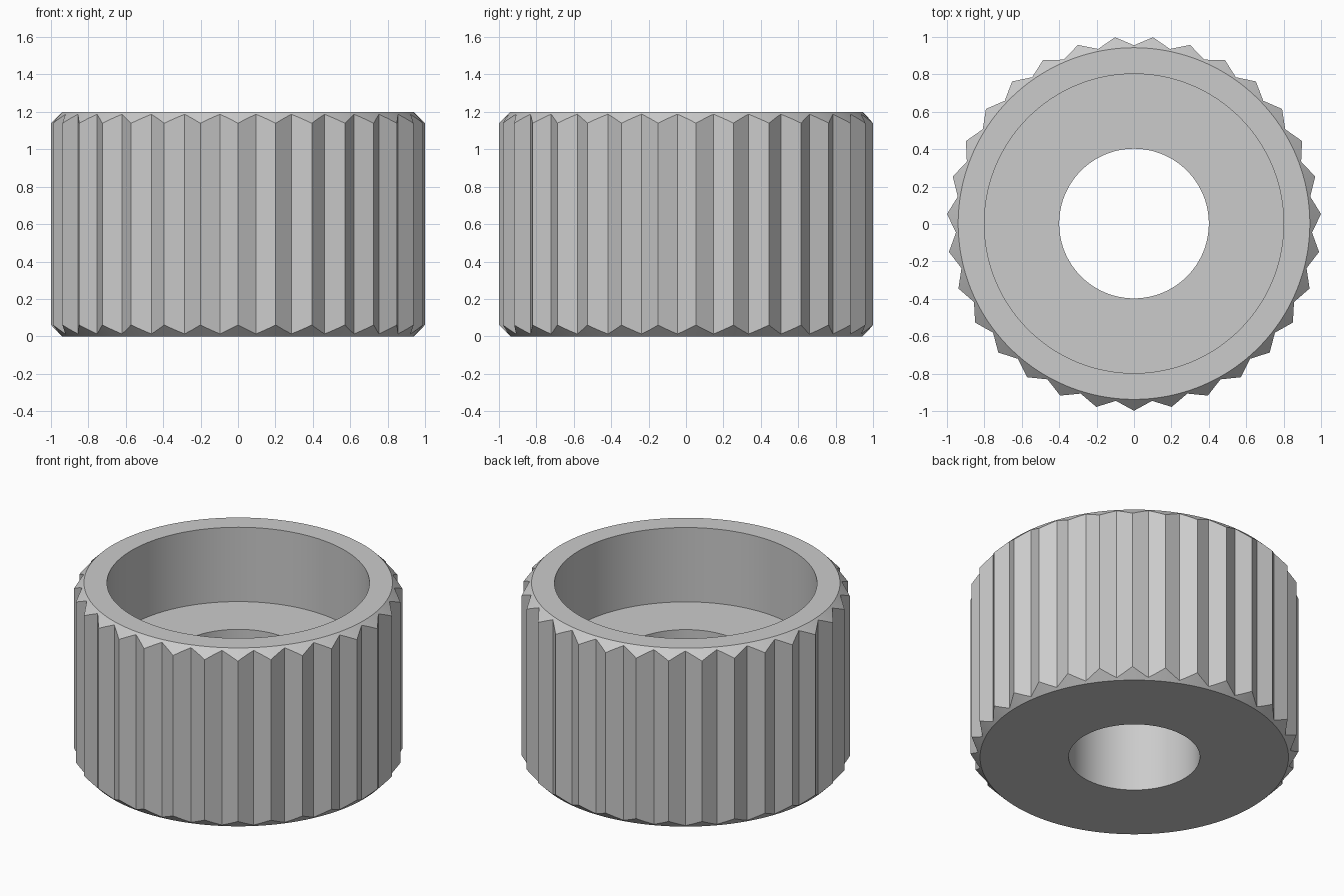
import bpy
import bmesh
from math import cos, sin, pi, radians

cube = bpy.data.objects.get("Cube")
if cube:
    bpy.data.objects.remove(cube, do_unlink=True)

TEETH = 31
PER_TOOTH = 8
SEGMENTS = TEETH * PER_TOOTH
HEIGHT = 1.2
TIP, ROOT = 1.001, 0.953
CAP, BORE, HOLE = 0.94, 0.8, 0.4
FLOOR = 0.7
CENTRE_Y = 0.0025

grey = bpy.data.materials.new("matte grey")
grey.use_nodes = True
colour = (0.6, 0.6, 0.6, 1)
grey.diffuse_color = colour
grey.node_tree.nodes["Principled BSDF"].inputs["Base Color"].default_value = colour

bm = bmesh.new()


def circle(radius, z):
    """Plain ring of vertices."""
    angles = [-pi / 2 + 2 * pi * i / SEGMENTS for i in range(SEGMENTS)]
    return [bm.verts.new((radius * cos(a), radius * sin(a) + CENTRE_Y, z)) for a in angles]


def toothed(top):
    """Ring of pointed teeth, its height following the conical chamfer."""
    ring = []
    half = PER_TOOTH // 2
    step = pi / TEETH
    for i in range(SEGMENTS):
        tooth, k = divmod(i, PER_TOOTH)
        # straight flank between a tip and the neighbouring root
        side = 1 if k <= half else -1
        t = k / half if k <= half else (PER_TOOTH - k) / half
        centre = -pi / 2 + 2 * step * (tooth if k <= half else tooth + 1)
        root = centre + side * step
        x = TIP * cos(centre) * (1 - t) + ROOT * cos(root) * t
        y = TIP * sin(centre) * (1 - t) + ROOT * sin(root) * t
        drop = (x * x + y * y) ** 0.5 - CAP
        z = HEIGHT - drop if top else drop
        ring.append(bm.verts.new((x, y + CENTRE_Y, z)))
    return ring


# Closed cross-section: grip, chamfers, counterbore and through hole
rings = [
    toothed(False),
    toothed(True),
    circle(CAP, HEIGHT),
    circle(BORE, HEIGHT),
    circle(BORE, FLOOR),
    circle(HOLE, FLOOR),
    circle(HOLE, 0),
    circle(CAP, 0),
]
for a, b in zip(rings, rings[1:] + rings[:1]):
    for i in range(SEGMENTS):
        j = (i + 1) % SEGMENTS
        bm.faces.new((a[i], a[j], b[j], b[i]))
bmesh.ops.recalc_face_normals(bm, faces=bm.faces)

mesh = bpy.data.meshes.new("knurled_cap")
bm.to_mesh(mesh)
bm.free()
mesh.materials.append(grey)
cap = bpy.data.objects.new("knurled_cap", mesh)
bpy.context.collection.objects.link(cap)

bpy.ops.object.select_all(action="DESELECT")
cap.select_set(True)
bpy.context.view_layer.objects.active = cap
bpy.ops.object.shade_smooth_by_angle(angle=radians(20))
